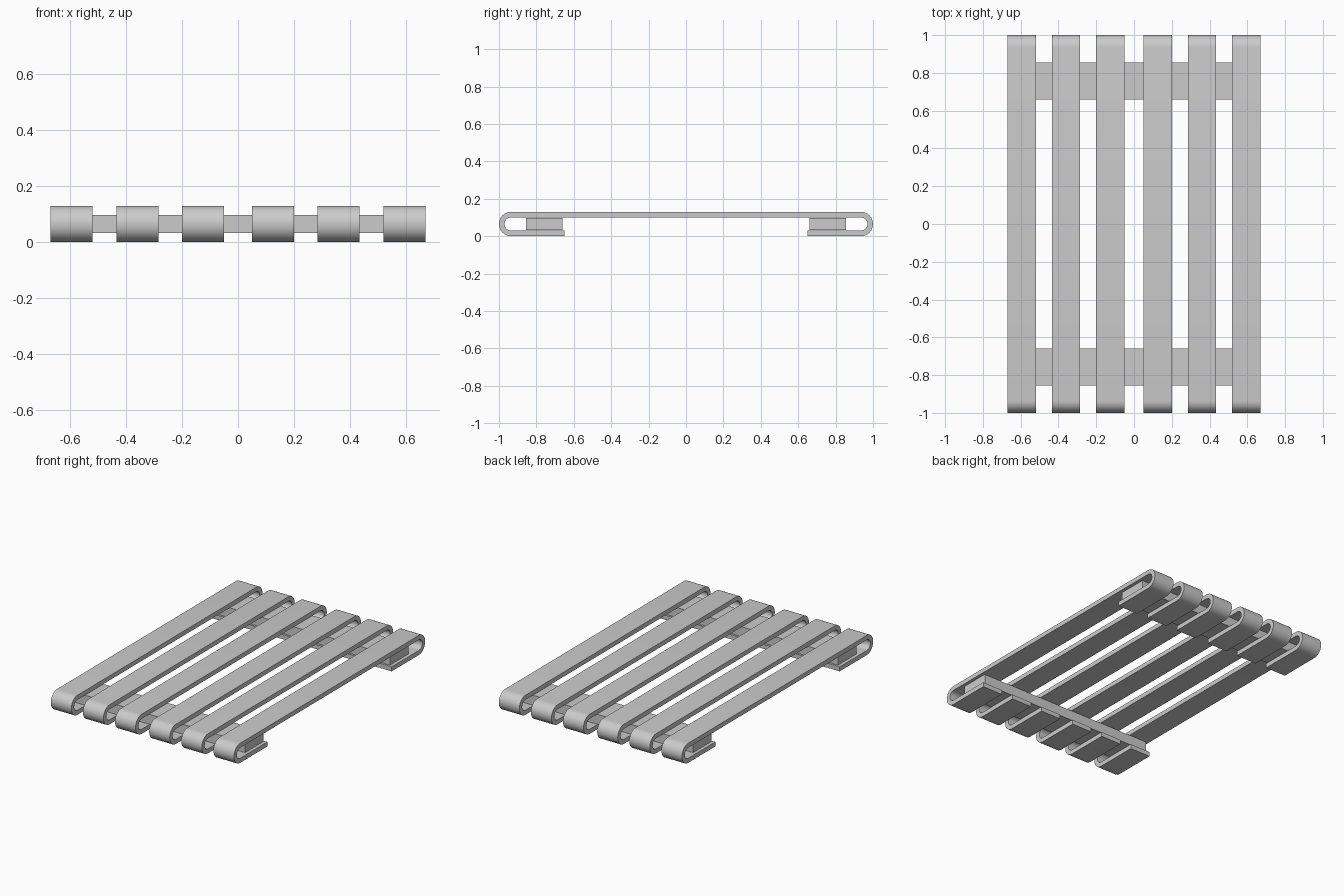
import bpy, bmesh
from math import pi, sin, cos, radians

cube = bpy.data.objects.get("Cube")
if cube:
    bpy.data.objects.remove(cube, do_unlink=True)

HEIGHT, THICK, WIDTH = 0.13, 0.03, 0.15
RADIUS = HEIGHT / 2
FOOT_END, STEPS = 0.65, 16

grey = bpy.data.materials.new("light grey")
grey.use_nodes = True
grey.diffuse_color = (0.6, 0.6, 0.6, 1)
grey.node_tree.nodes["Principled BSDF"].inputs["Base Color"].default_value = (0.6, 0.6, 0.6, 1)


def add_object(name, bm, location):
    bmesh.ops.recalc_face_normals(bm, faces=bm.faces)
    mesh = bpy.data.meshes.new(name)
    bm.to_mesh(mesh)
    bm.free()
    mesh.materials.append(grey)
    obj = bpy.data.objects.new(name, mesh)
    obj.location = location
    bpy.context.collection.objects.link(obj)
    return obj


def slat_path(radius):
    """Side outline of a slat: foot, rounded end, top, rounded end, foot."""
    centre = 1 - RADIUS
    half = [(-FOOT_END, RADIUS - radius)]
    for i in range(STEPS + 1):
        a = pi * i / STEPS
        half.append((-centre - radius * sin(a), RADIUS - radius * cos(a)))
    return half + [(-y, z) for y, z in reversed(half)]


def add_slat(name, x):
    bm = bmesh.new()
    outer, inner = ([bm.verts.new((-WIDTH / 2, y, z)) for y, z in slat_path(r)]
                    for r in (RADIUS, RADIUS - THICK))
    for i in range(len(outer) - 1):
        bm.faces.new((outer[i], outer[i + 1], inner[i + 1], inner[i]))
    # Widen the bent strip across the slat
    swept = bmesh.ops.extrude_face_region(bm, geom=bm.faces[:])["geom"]
    bmesh.ops.translate(bm, vec=(WIDTH, 0, 0),
                        verts=[v for v in swept if isinstance(v, bmesh.types.BMVert)])
    obj = add_object(name, bm, (x, 0, 0))
    bpy.ops.object.select_all(action="DESELECT")
    obj.select_set(True)
    bpy.context.view_layer.objects.active = obj
    bpy.ops.object.shade_smooth_by_angle(angle=radians(30))


def add_crossbar(name, y):
    bm = bmesh.new()
    bmesh.ops.create_cube(bm, size=1)
    bmesh.ops.scale(bm, vec=(1.30, 0.195, 0.066), verts=bm.verts)
    add_object(name, bm, (0, y, RADIUS))


# Six bent slats, in mirrored pairs
for label, x in (("inner", 0.125), ("middle", 0.36), ("outer", 0.595)):
    for side, s in (("left", 1), ("right", -1)):
        add_slat(f"{label}_slat_{side}", s * x)

# Bars clamped inside the bent ends
add_crossbar("front_crossbar", -0.757)
add_crossbar("back_crossbar", 0.757)
